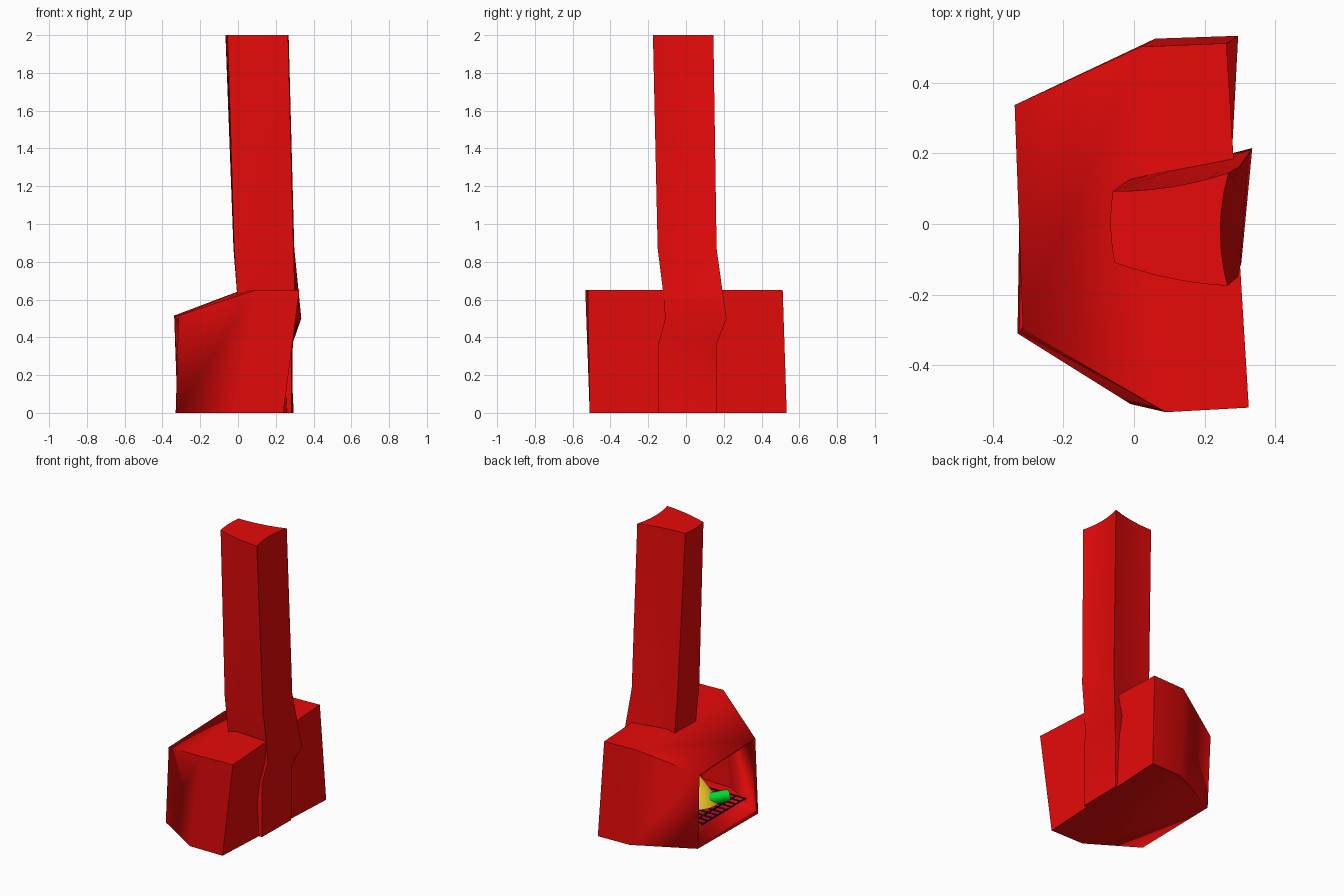
import bpy, bmesh
from math import radians
from mathutils import Vector

if "Cube" in bpy.data.objects:
    bpy.data.objects.remove(bpy.data.objects["Cube"])


def material(name, rgb):
    m = bpy.data.materials.new(name)
    m.diffuse_color = (*rgb, 1)
    m.use_nodes = True
    m.node_tree.nodes["Principled BSDF"].inputs["Base Color"].default_value = m.diffuse_color
    return m


RED = material("red", (0.8, 0.003, 0.003))
GREEN = material("green", (0.0, 0.8, 0.03))
YELLOW = material("yellow", (0.8, 0.55, 0.02))
DARK = material("dark_blue", (0.01, 0.01, 0.08))


def finish(bm, name, mat, smooth=None):
    bmesh.ops.recalc_face_normals(bm, faces=bm.faces)
    me = bpy.data.meshes.new(name)
    bm.to_mesh(me)
    bm.free()
    ob = bpy.data.objects.new(name, me)
    bpy.context.collection.objects.link(ob)
    me.materials.append(mat)
    if smooth:
        bpy.ops.object.select_all(action='DESELECT')
        ob.select_set(True)
        bpy.context.view_layer.objects.active = ob
        bpy.ops.object.shade_smooth_by_angle(angle=radians(smooth))
    return ob


def loft(rings, skip=()):
    """Closed skin through rings of equal point count; skip leaves wall openings."""
    bm = bmesh.new()
    loops = [[bm.verts.new(p) for p in r] for r in rings]
    n = len(loops[0])
    for a, b in zip(loops, loops[1:]):
        for i in range(n):
            if i not in skip:
                j = (i + 1) % n
                bm.faces.new((a[i], a[j], b[j], b[i]))
    return bm, loops[0], loops[-1]


def rod(bm, a, b, r, sides):
    a, b = Vector(a), Vector(b)
    d = b - a
    geo = bmesh.ops.create_cone(bm, cap_ends=True, segments=sides,
                                radius1=r, radius2=r, depth=d.length)
    rot = Vector((0, 0, 1)).rotation_difference(d).to_matrix()
    bmesh.ops.rotate(bm, verts=geo["verts"], matrix=rot)
    bmesh.ops.translate(bm, verts=geo["verts"], vec=(a + b) / 2)


# Firebox: slightly twisted hexagonal shell, open on the -x side
base = [(-.33, -.31, 0), (-.01, -.51, 0), (.24, -.51, 0),
        (.295, .533, 0), (.06, .525, 0), (-.32, .33, 0)]
top = [(-.315, -.30, .515), (.09, -.533, .65), (.325, -.52, .65),
       (.262, .512, .65), (.02, .502, .65), (-.338, .337, .515)]
bm, lo, hi = loft([base, top], skip=(5,))
bm.faces.new(lo)
bm.faces.new((hi[1], hi[2], hi[3], hi[4]))
bm.faces.new((hi[0], hi[1], hi[4], hi[5]))
firebox = finish(bm, "firebox", RED, 25)
shell = firebox.modifiers.new("wall", 'SOLIDIFY')
shell.thickness = 0.025
shell.offset = -1
shell.use_even_offset = True


# Chimney: warped column whose back runs down to the ground as a thin slab
def warped_ring(z, corners, bulges, steps=6):
    pts = []
    for k in range(4):
        a, b = Vector(corners[k]), Vector(corners[(k + 1) % 4])
        off = Vector(bulges[k])
        for s in range(steps):
            t = s / steps
            p = a.lerp(b, t) + off * (4 * t * (1 - t))
            pts.append((p.x, p.y, z))
    return pts


FLAT = [(0, 0)] * 4
BOW = [(0, -.012), (-.022, 0), (0, -.014), (-.009, 0)]
HALF = [(0, -.006), (-.01, 0), (0, -.007), (-.004, 0)]
rings = [
    warped_ring(0, [(.2, -.145), (.283, -.145), (.288, .165), (.2, .165)], FLAT),
    warped_ring(.37, [(.2, -.145), (.283, -.145), (.29, .165), (.2, .165)], FLAT),
    warped_ring(.5, [(0, -.09), (.304, -.11), (.335, .215), (0, .13)], FLAT),
    warped_ring(.63, [(-.005, -.10), (.301, -.12), (.322, .195), (-.005, .13)], FLAT),
    warped_ring(.87, [(-.02, -.115), (.294, -.15), (.298, .162), (-.02, .122)], HALF),
    warped_ring(2, [(-.055, -.11), (.265, -.175), (.268, .145), (-.06, .093)], BOW),
]
bm, lo, hi = loft(rings)
bm.faces.new(lo)
bm.faces.new(hi)
finish(bm, "chimney", RED, 30)

# Grate: crossed thin bars just above the firebox floor
bm = bmesh.new()
for i in range(6):
    x = -.285 + i * .07
    rod(bm, (x, -.24, .12), (x, .24, .12), .005, 6)
for i in range(10):
    y = -.225 + i * .05
    rod(bm, (-.295, y, .125), (.075, y, .125), .005, 6)
finish(bm, "grate", DARK)

# Logs lying on the grate
bm = bmesh.new()
rod(bm, (-.228, -.127, .168), (-.04, .2, .168), .038, 16)
finish(bm, "log", GREEN, 30)

# Flame
bm = bmesh.new()
geo = bmesh.ops.create_cone(bm, cap_ends=True, segments=16,
                            radius1=.14, radius2=0, depth=.2)
bmesh.ops.translate(bm, verts=geo["verts"], vec=(-.08, 0, .24))
finish(bm, "flame", YELLOW, 30)
